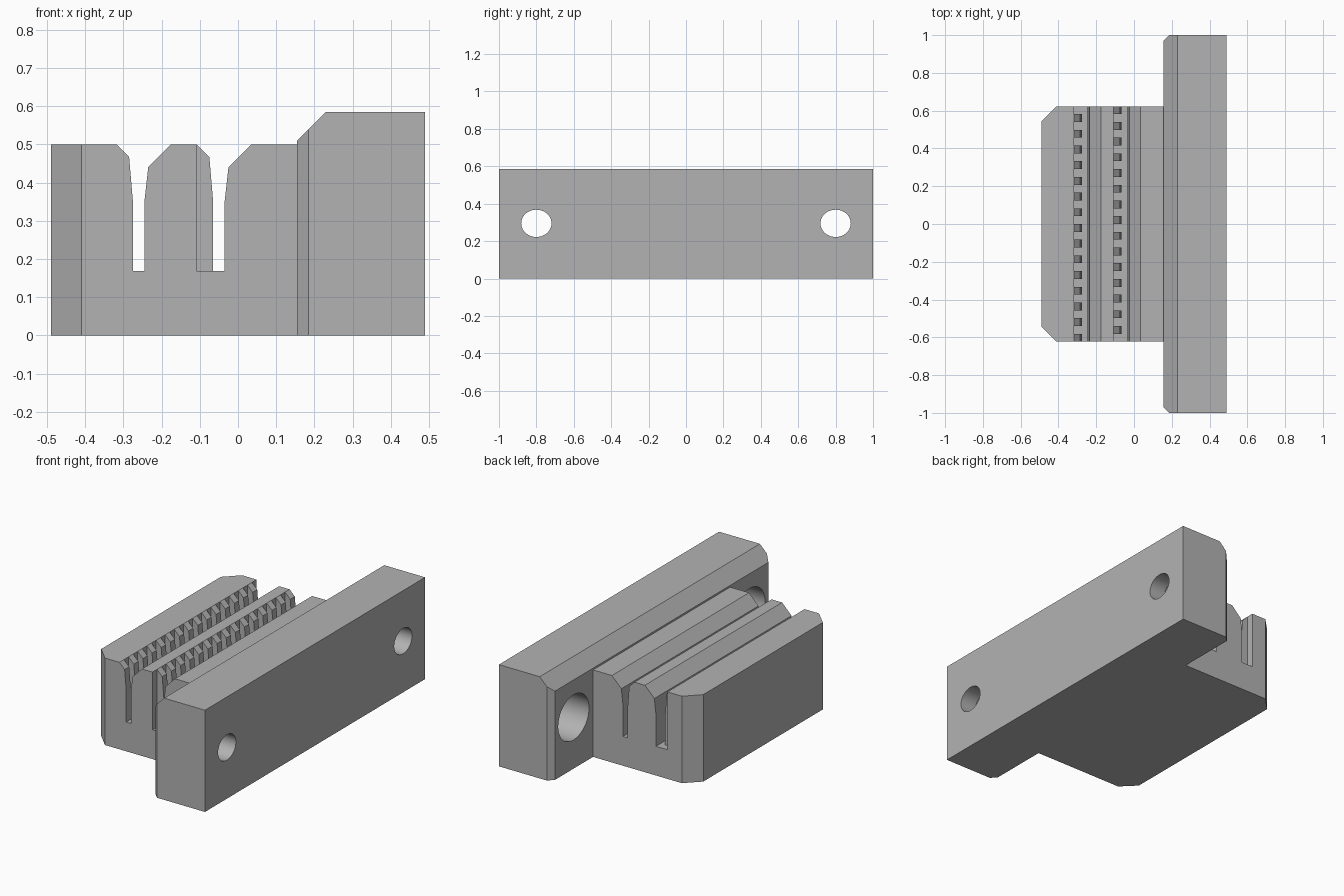
import bpy, bmesh, math
from mathutils import Vector

if "Cube" in bpy.data.objects:
    bpy.data.objects.remove(bpy.data.objects["Cube"])

grey = bpy.data.materials.new("plain grey")
grey.diffuse_color = (0.45, 0.45, 0.45, 1)
grey.use_nodes = True
grey.node_tree.nodes["Principled BSDF"].inputs["Base Color"].default_value = (0.45, 0.45, 0.45, 1)


def prism(name, outline, axis, spans):
    """Extrude a 2D outline along an axis, once for each (low, high) span."""
    place = {"x": lambda a, b, d: (d, a, b),
             "y": lambda a, b, d: (a, d, b),
             "z": lambda a, b, d: (a, b, d)}[axis]
    bm = bmesh.new()
    for low, high in spans:
        face = bm.faces.new([bm.verts.new(place(a, b, low)) for a, b in outline])
        new = bmesh.ops.extrude_face_region(bm, geom=[face])["geom"]
        shift = Vector(place(0, 0, high - low))
        bmesh.ops.translate(bm, vec=shift,
                            verts=[v for v in new if isinstance(v, bmesh.types.BMVert)])
    bmesh.ops.recalc_face_normals(bm, faces=bm.faces)
    mesh = bpy.data.meshes.new(name)
    bm.to_mesh(mesh)
    bm.free()
    mesh.materials.append(grey)
    obj = bpy.data.objects.new(name, mesh)
    bpy.context.collection.objects.link(obj)
    return obj


def combine(target, tool, operation="DIFFERENCE"):
    """Apply a boolean and discard the tool object."""
    mod = target.modifiers.new("combine", "BOOLEAN")
    mod.operation, mod.solver, mod.object = operation, "EXACT", tool
    bpy.ops.object.select_all(action="DESELECT")
    bpy.context.view_layer.objects.active = target
    target.select_set(True)
    bpy.ops.object.modifier_apply(modifier=mod.name)
    bpy.data.objects.remove(tool)


def mirrored(points):
    """Complete a plan outline by reflecting it across y = 0."""
    return points + [(x, -y) for x, y in reversed(points)]


def ellipse(cy, cz, ry, rz, sides=40):
    turns = [2 * math.pi * i / sides for i in range(sides)]
    return [(cy + ry * math.cos(t), cz + rz * math.sin(t)) for t in turns]


HALF = 0.623      # half length of the grooved block
FLOOR = 0.168     # groove depth
TEETH = 15

# Mounting bar with bevelled inner edges
bar = prism("mounting_bar", mirrored([(0.49, 1), (0.185, 1), (0.155, 0.97)]), "z", [(0, 0.585)])
combine(bar, prism("bevel_cutter", [(0.055, 0.41), (0.33, 0.685), (0.055, 0.685)], "y", [(-1.1, 1.1)]))

# Counterbored screw holes
for y in (-0.8, 0.8):
    combine(bar, prism("hole_cutter", ellipse(y, 0.295, 0.081, 0.073), "x", [(0.3, 0.6)]))
    combine(bar, prism("bore_cutter", ellipse(y, 0.295, 0.14, 0.13), "x", [(0.1, 0.39)]))

# Block with two toothed grooves
block = prism("clamp_body", mirrored([(0.3, HALF), (-0.41, HALF), (-0.49, 0.543)]), "z", [(0, 0.5)])
pitch = 2 * HALF / TEETH
for x, first in ((-0.26, 0.5), (-0.05, 0.0)):
    groove = [(x - 0.015, FLOOR), (x + 0.015, FLOOR), (x + 0.015, 0.35), (x + 0.025, 0.44),
              (x + 0.085, 0.5), (x + 0.085, 0.6), (x - 0.058, 0.6), (x - 0.058, 0.5),
              (x - 0.025, 0.467), (x - 0.015, 0.35)]
    combine(block, prism("groove_cutter", groove, "y", [(-0.7, 0.7)]))
    # Gaps between teeth, open at the block end they reach
    spans = []
    for i in range(TEETH):
        low = -HALF + (i + first) * pitch
        high = low + pitch / 2
        spans.append((low - 0.05 if i == 0 and first == 0 else low,
                      high + 0.05 if i == TEETH - 1 and first else high))
    gap = [(x - 0.058, FLOOR), (x, FLOOR), (x, 0.6), (x - 0.058, 0.6)]
    combine(block, prism("gap_cutter", gap, "y", spans))

# One solid body
combine(block, bar, "UNION")
bpy.ops.object.shade_smooth_by_angle(angle=math.radians(20))
